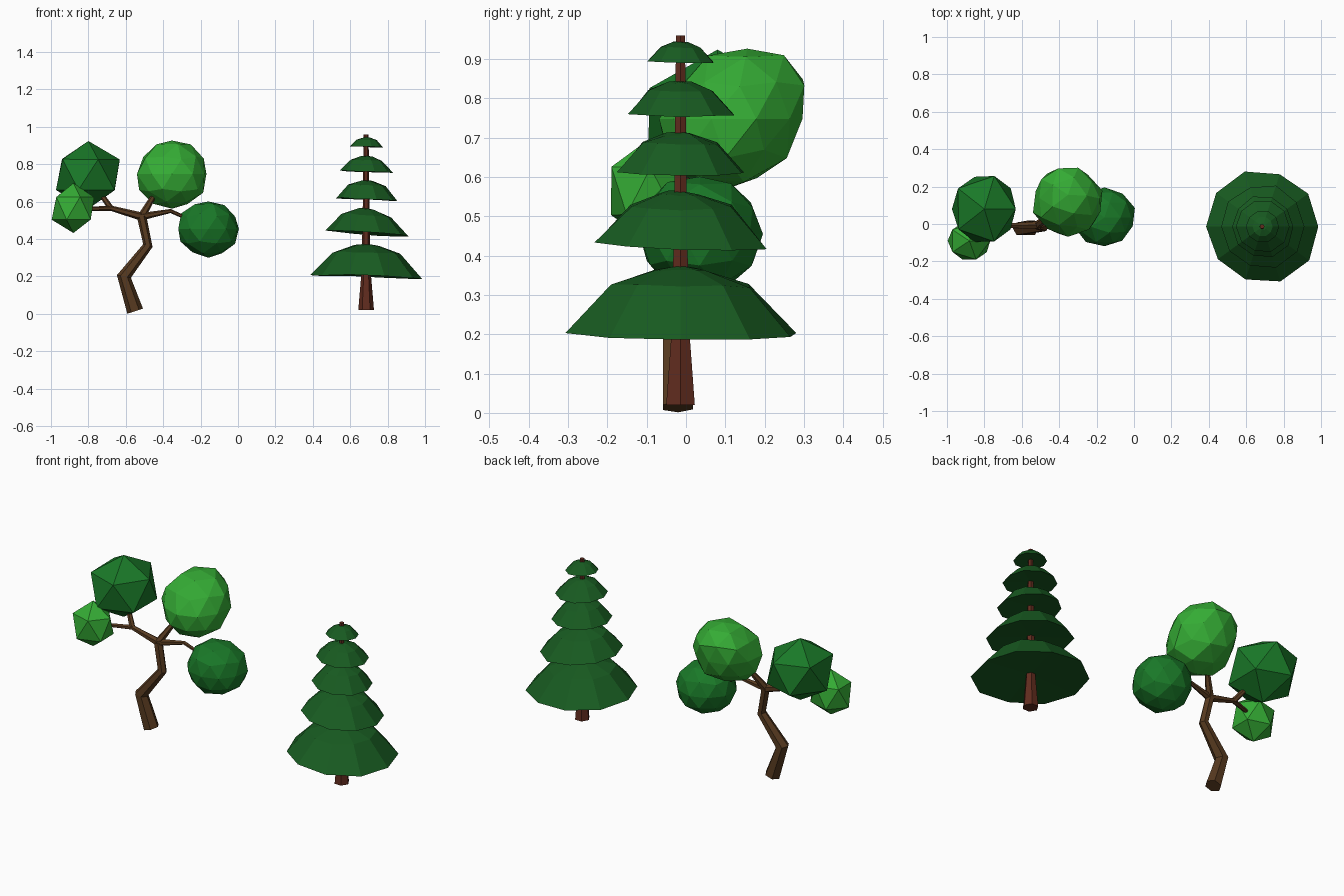
import bpy, bmesh, math, random
from mathutils import Vector

if "Cube" in bpy.data.objects:
    bpy.data.objects.remove(bpy.data.objects["Cube"])

random.seed(4)


def material(name, rgb):
    m = bpy.data.materials.new(name)
    m.diffuse_color = (*rgb, 1)
    m.use_nodes = True
    m.node_tree.nodes["Principled BSDF"].inputs["Base Color"].default_value = m.diffuse_color
    return m


PINE = material("pine_green", (0.009, 0.105, 0.015))
PINE_BARK = material("pine_bark", (0.12, 0.025, 0.013))
BARK = material("bark", (0.095, 0.042, 0.014))
LEAF = material("leaf_green", (0.01, 0.19, 0.021))
LIGHT = material("light_leaf_green", (0.035, 0.41, 0.035))


def finish(name, bm, mat):
    bmesh.ops.recalc_face_normals(bm, faces=bm.faces)
    me = bpy.data.meshes.new(name)
    bm.to_mesh(me)
    bm.free()
    me.materials.append(mat)
    ob = bpy.data.objects.new(name, me)
    bpy.context.collection.objects.link(ob)
    return ob


def bridge(bm, a, b):
    n = len(a)
    for i in range(n):
        bm.faces.new((a[i], a[(i + 1) % n], b[(i + 1) % n], b[i]))


def tube(name, points, mat, sides=6):
    """Faceted tapered limb through (x, y, z, radius) points."""
    bm = bmesh.new()
    pos = [Vector(p[:3]) for p in points]
    rings = []
    for i, p in enumerate(pos):
        t = (pos[min(i + 1, len(pos) - 1)] - pos[max(i - 1, 0)]).normalized()
        u = Vector((0, 1, 0)).cross(t).normalized()
        v = t.cross(u)
        r = points[i][3]
        angles = [2 * math.pi * k / sides for k in range(sides)]
        rings.append([bm.verts.new(p + r * (math.cos(a) * u + math.sin(a) * v))
                      for a in angles])
    for a, b in zip(rings, rings[1:]):
        bridge(bm, a, b)
    bm.faces.new(rings[0])
    bm.faces.new(rings[-1])
    return finish(name, bm, mat)


def skirt(name, centre, radius, z0, z1, tilt):
    """Ten-sided pine tier: flared rim, shoulder, low peak, flat underside."""
    bm = bmesh.new()
    h = z1 - z0
    rings = []
    for f, g in ((1.0, 0.0), (0.6, 0.72), (0.22, 0.95)):
        ring = []
        for k in range(10):
            a = math.tau * k / 10
            r = radius * f * random.uniform(0.97, 1.03)
            z = z0 + h * g - tilt * f * math.cos(a - 0.3) + h * random.uniform(-0.03, 0.03)
            ring.append(bm.verts.new((centre[0] + r * math.cos(a),
                                      centre[1] + r * math.sin(a), z)))
        rings.append(ring)
    bridge(bm, rings[0], rings[1])
    bridge(bm, rings[1], rings[2])
    top = bm.verts.new((*centre, z1))
    under = bm.verts.new((*centre, z0 + 0.1 * h))
    for k in range(10):
        j = (k + 1) % 10
        bm.faces.new((rings[2][k], rings[2][j], top))
        bm.faces.new((rings[0][j], rings[0][k], under))
    return finish(name, bm, PINE)


def foliage(name, centre, size, detail, jitter, mat, lean=0.0):
    """Rough faceted leaf clump; lean shifts its top towards the back."""
    bm = bmesh.new()
    bmesh.ops.create_icosphere(bm, subdivisions=detail, radius=1)
    for v in bm.verts:
        c = v.co * random.uniform(1 - jitter, 1 + jitter)
        v.co = Vector((c.x * size[0], c.y * size[1] + lean * c.z * size[2],
                       c.z * size[2])) + Vector(centre)
    return finish(name, bm, mat)


# Pine: trunk and five tiers
px, py = 0.685, -0.014
tube("pine_trunk", [(px, py, 0.02, 0.042), (px, py, 0.22, 0.025),
                    (px, py, 0.5, 0.019), (px, py, 0.96, 0.013)], PINE_BARK)
for i, (r, z0, z1, tilt) in enumerate([
        (0.302, 0.2, 0.375, 0.01), (0.225, 0.43, 0.565, 0.018),
        (0.166, 0.612, 0.715, 0.008), (0.14, 0.76, 0.845, 0.006),
        (0.088, 0.893, 0.945, 0.003)]):
    skirt(f"pine_tier_{i + 1}", (px + 0.003, py), r, z0, z1, tilt)

# Crooked tree: trunk and branches
fork = (-0.515, -0.005, 0.52)
tube("bent_trunk", [(-0.55, -0.02, 0.015, 0.044), (-0.61, -0.025, 0.2, 0.038),
                    (-0.482, -0.015, 0.365, 0.026), (*fork, 0.025)], BARK)
knee = (-0.68, -0.01, 0.565)
tube("left_branch", [(*fork, 0.022), (*knee, 0.014), (-0.84, -0.06, 0.56, 0.01)], BARK)
tube("left_twig", [(*knee, 0.016), (-0.76, 0.05, 0.68, 0.012)], BARK)
tube("upper_branch", [(*fork, 0.022), (-0.44, 0.06, 0.65, 0.012)], BARK)
tube("right_branch", [(*fork, 0.02), (-0.36, 0.015, 0.55, 0.011),
                      (-0.24, 0.03, 0.495, 0.009)], BARK)

# Leaf clumps
foliage("left_foliage", (-0.8, 0.08, 0.745), (0.19, 0.205, 0.182), 1, 0.03, LEAF)
foliage("small_foliage", (-0.88, -0.09, 0.565), (0.127, 0.115, 0.134), 1, 0.03, LIGHT)
foliage("upper_foliage", (-0.353, 0.12, 0.748), (0.188, 0.185, 0.182), 2, 0.05, LIGHT, 0.2)
foliage("right_foliage", (-0.158, 0.035, 0.455), (0.165, 0.158, 0.15), 2, 0.04, LEAF)
